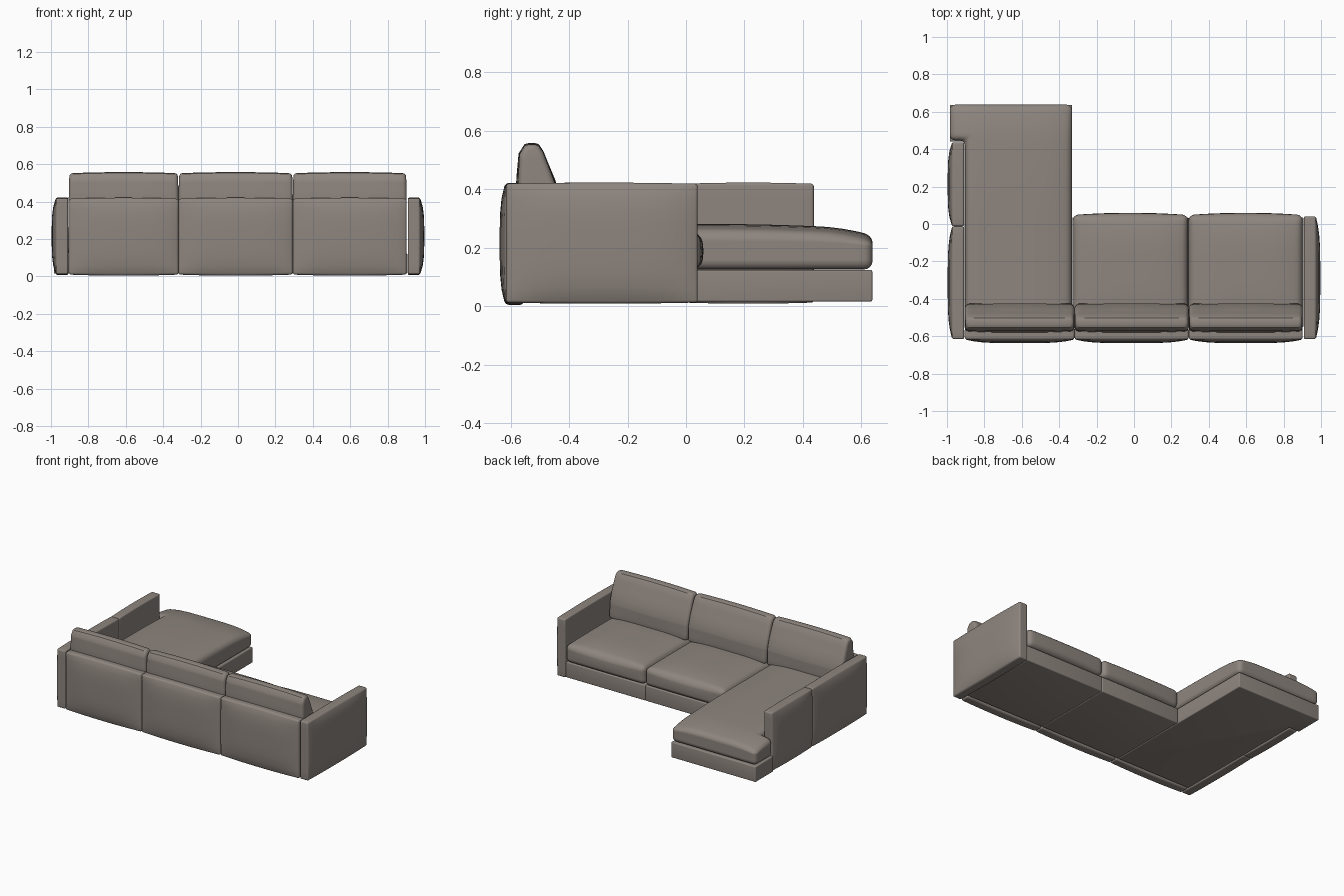
import bpy, bmesh, math
from mathutils import Vector

if "Cube" in bpy.data.objects:
    bpy.data.objects.remove(bpy.data.objects["Cube"])

fabric = bpy.data.materials.new("warm grey fabric")
fabric.diffuse_color = (0.27, 0.235, 0.21, 1)
fabric.use_nodes = True
fabric.node_tree.nodes["Principled BSDF"].inputs["Base Color"].default_value = fabric.diffuse_color


def prism(name, outline, axis, lo, hi, bevel, shape=None, step=0.05):
    """Extrude a 2D outline along x or z, round its edges, slice it finely, then puff it with shape()."""
    bm = bmesh.new()
    place = (lambda p, h: (h, p[0], p[1])) if axis == "x" else (lambda p, h: (p[0], p[1], h))
    a = [bm.verts.new(place(p, lo)) for p in outline]
    b = [bm.verts.new(place(p, hi)) for p in outline]
    n = len(outline)
    bm.faces.new(a[::-1])
    bm.faces.new(b)
    for i in range(n):
        bm.faces.new((a[i], a[(i + 1) % n], b[(i + 1) % n], b[i]))
    bmesh.ops.recalc_face_normals(bm, faces=bm.faces)
    sharp = [e for e in bm.edges if e.calc_face_angle() > math.radians(40)]
    bmesh.ops.bevel(bm, geom=sharp, offset=bevel, segments=4, profile=0.5, affect="EDGES", clamp_overlap=True)
    mins = [min(v.co[k] for v in bm.verts) for k in range(3)]
    maxs = [max(v.co[k] for v in bm.verts) for k in range(3)]
    if shape:
        for k in range(3):
            count = max(4, round((maxs[k] - mins[k]) / step))
            normal = Vector([float(j == k) for j in range(3)])
            for i in range(1, count):
                co = normal * (mins[k] + (maxs[k] - mins[k]) * i / count)
                bmesh.ops.bisect_plane(bm, geom=bm.verts[:] + bm.edges[:] + bm.faces[:],
                                       plane_co=co, plane_no=normal)
        for v in bm.verts:
            u = [2 * (v.co[k] - mins[k]) / (maxs[k] - mins[k]) - 1 for k in range(3)]
            v.co += Vector(shape(u, v.co))
    mesh = bpy.data.meshes.new(name)
    bm.to_mesh(mesh)
    bm.free()
    mesh.materials.append(fabric)
    obj = bpy.data.objects.new(name, mesh)
    bpy.context.collection.objects.link(obj)
    bpy.ops.object.select_all(action="DESELECT")
    obj.select_set(True)
    bpy.context.view_layer.objects.active = obj
    bpy.ops.object.shade_smooth_by_angle(angle=math.radians(35))
    return obj


def rect(x0, x1, y0, y1):
    return [(x0, y0), (x1, y0), (x1, y1), (x0, y1)]


def dome(a, b, power=2):
    return max(0, 1 - abs(a) ** power) * max(0, 1 - abs(b) ** power)


# Arms: slim panels with a padded outer face
def arm(name, side, y0, y1):
    def puff(u, co):
        outer = max(0, u[0] * side)
        return (side * 0.024 * outer * dome(u[1], u[2], 4), 0,
                0.004 * u[2] * (1 - u[1] ** 2))
    x0, x1 = sorted((side * 0.908, side * 0.972))
    prism(name, rect(x0, x1, y0, y1), "z", 0.012, 0.418, 0.009, puff)


arm("right_arm", 1, -0.615, 0.04)
arm("left_arm_rear", -1, -0.615, -0.012)
arm("left_arm_front", -1, -0.012, 0.437)

# Backrest panels and loose back cushions
splits = [-0.905, -0.318, 0.293, 0.902]
profile = [(-0.56, 0.25), (-0.425, 0.25), (-0.432, 0.36), (-0.452, 0.43), (-0.488, 0.525),
           (-0.503, 0.547), (-0.527, 0.556), (-0.552, 0.547), (-0.569, 0.518), (-0.573, 0.42)]


def back_puff(u, co):
    return (0, 0.02 * min(0, u[1]) * dome(u[0], u[2], 4), 0.006 * u[2] * (1 - u[0] ** 2))


def pillow_puff(u, co):
    return (0.004 * u[0] * (1 - u[2] ** 2), 0.008 * u[1] * dome(u[0], u[2]),
            0.006 * max(0, u[2]) * (1 - u[0] ** 2))


for i, side in enumerate(("left", "middle", "right")):
    x0, x1 = splits[i], splits[i + 1]
    prism("backrest_" + side, rect(x0, x1, -0.617, -0.555), "z", 0.01, 0.415, 0.012, back_puff)
    prism("back_cushion_" + side, profile, "x", x0 + 0.004, x1 - 0.004, 0.02, pillow_puff)


# Seat bases
def l_shape(inner, outer, right, front, notch):
    return [(inner, -0.55), (right, -0.55), (right, front), (outer, front), (outer, notch), (inner, notch)]


prism("chaise_base", l_shape(-0.906, -0.985, -0.331, 0.637, 0.44), "z", 0.015, 0.123, 0.006)
prism("seat_base_middle", rect(-0.329, 0.291, -0.55, 0.036), "z", 0.015, 0.123, 0.006)
prism("seat_base_right", rect(0.292, 0.906, -0.55, 0.036), "z", 0.015, 0.123, 0.006)


# Seat cushions, crowned on top and puffed at the front
def seat_puff(u, co):
    return (0, 0.012 * max(0, u[1]) * dome(u[0], u[2]),
            max(0, u[2]) * 0.025 * dome(u[0], u[1], 4))


prism("seat_cushion_middle", rect(-0.328, 0.288, -0.55, 0.048), "z", 0.125, 0.25, 0.03, seat_puff)
prism("seat_cushion_right", rect(0.292, 0.902, -0.55, 0.048), "z", 0.125, 0.25, 0.03, seat_puff)


# Long chaise cushion wraps the arm end and slopes down towards its front
def chaise_puff(u, co):
    top = max(0, u[2])
    drop = 0.018 * max(0, (co.y - 0.05) / 0.59) ** 2 + 0.022 * max(0, (co.y - 0.45) / 0.19) ** 2
    return (0, 0, top * (0.026 * (1 - u[0] ** 4) - drop))


prism("chaise_cushion", l_shape(-0.904, -0.985, -0.331, 0.638, 0.447), "z", 0.125, 0.255, 0.03, chaise_puff)
